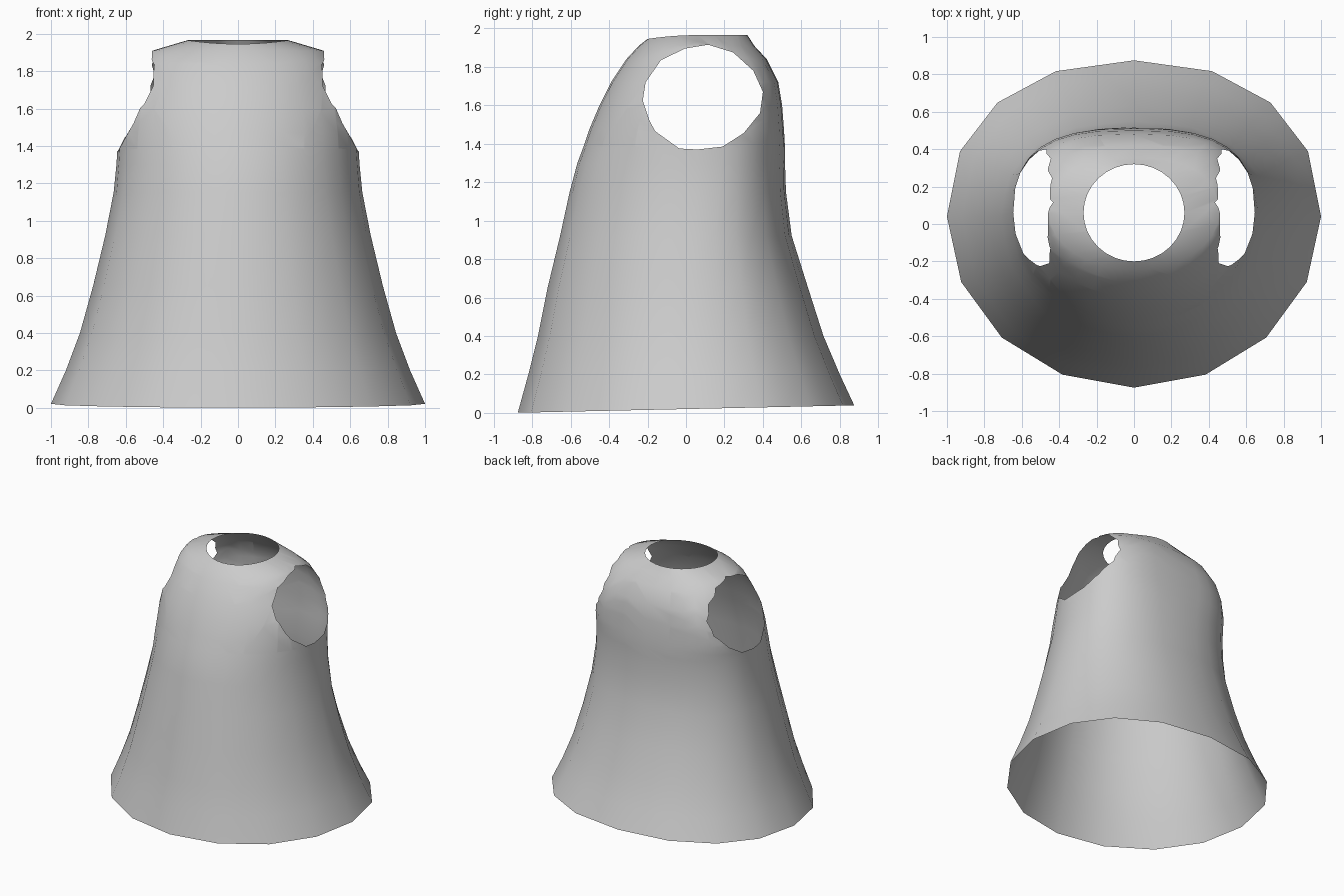
import bpy, bmesh, math
from mathutils import Vector

cube = bpy.data.objects.get("Cube")
if cube:
    bpy.data.objects.remove(cube, do_unlink=True)

SEGMENTS = 32

# Garment levels: height, half width, front y, back y, squareness of the back
LEVELS = [
    (0.02, 1.00, -0.875, 0.875, 2.2),
    (0.20, 0.92, -0.82, 0.80, 2.2),
    (0.40, 0.845, -0.77, 0.715, 2.2),
    (0.65, 0.775, -0.72, 0.635, 2.2),
    (0.92, 0.71, -0.655, 0.55, 2.3),
    (1.15, 0.665, -0.605, 0.52, 2.4),
    (1.30, 0.65, -0.565, 0.515, 2.5),
    (1.38, 0.645, -0.535, 0.515, 2.6),
    (1.47, 0.64, -0.505, 0.51, 2.8),
    (1.60, 0.625, -0.45, 0.50, 2.9),
    (1.72, 0.57, -0.39, 0.48, 3.0),
    (1.84, 0.52, -0.31, 0.42, 2.7),
    (1.91, 0.455, -0.245, 0.355, 2.4),
    (1.965, 0.27, -0.20, 0.32, 2.0),
]

# Armhole outline seen from the side (y, z), counter-clockwise
ARMHOLE = [
    (-0.035, 1.375), (0.06, 1.37), (0.19, 1.385), (0.30, 1.455), (0.385, 1.56),
    (0.40, 1.67), (0.35, 1.78), (0.245, 1.875), (0.115, 1.915), (-0.005, 1.895),
    (-0.13, 1.835), (-0.21, 1.72), (-0.225, 1.625), (-0.19, 1.52), (-0.16, 1.465),
]


def level_points(z, width, front, back, power):
    """Closed outline of the garment at one height."""
    middle = 0.04 if z < 1 else 0.06
    points = []
    for i in range(SEGMENTS):
        angle = math.tau * i / SEGMENTS
        c, s = math.cos(angle), math.sin(angle)
        n, depth = (power, back - middle) if s > 0 else (2, middle - front)
        x = math.copysign(abs(c) ** (2 / n), c) * width
        y = middle + math.copysign(abs(s) ** (2 / n), s) * depth
        points.append(Vector((x, y, z)))
    # The skirt has flat panels that round off towards the chest
    roundness = min(max((z - 0.7) / 0.6, 0), 1)
    for i in range(1, SEGMENTS, 2):
        chord = (points[i - 1] + points[(i + 1) % SEGMENTS]) / 2
        points[i] = chord.lerp(points[i], roundness)
    return points


def cut_armhole(bm, side):
    """Trim the outline out of one side, one straight edge at a time."""
    faces = [f for f in bm.faces
             if f.calc_center_median().x * side > 0.2
             and max(v.co.z for v in f.verts) > 1.3]
    for a, b in zip(ARMHOLE, ARMHOLE[1:] + ARMHOLE[:1]):
        point = Vector((0, *a))
        inward = Vector((0, a[1] - b[1], b[0] - a[0])).normalized()
        edges = {e for f in faces for e in f.edges}
        verts = {v for f in faces for v in f.verts}
        result = bmesh.ops.bisect_plane(
            bm, geom=list(verts) + list(edges) + faces, dist=0.0001,
            plane_co=point, plane_no=inward)
        faces = [f for f in result["geom"] if isinstance(f, bmesh.types.BMFace)
                 and (f.calc_center_median() - point).dot(inward) > 0]
    bmesh.ops.delete(bm, geom=faces, context='FACES')


# Loft the open shell
bm = bmesh.new()
rings = []
for level in LEVELS:
    points = level_points(*level)
    for p in points:
        if level is LEVELS[0]:       # hem lifts towards the back
            p.z += 0.022 * p.y
        elif level is LEVELS[-1]:    # neckline dips at the front
            p.z -= 0.02 * (min(p.y - 0.06, 0) / 0.26) ** 2
    rings.append([bm.verts.new(p) for p in points])
for low, high in zip(rings, rings[1:]):
    for i in range(SEGMENTS):
        j = (i + 1) % SEGMENTS
        bm.faces.new((low[i], low[j], high[j], high[i]))

for side in (-1, 1):
    cut_armhole(bm, side)
for face in bm.faces:
    face.smooth = True

mesh = bpy.data.meshes.new("sleeveless_smock")
bm.to_mesh(mesh)
bm.free()
smock = bpy.data.objects.new("sleeveless_smock", mesh)
bpy.context.collection.objects.link(smock)

# Plain cloth colour
cloth = bpy.data.materials.new("light_grey_cloth")
cloth.use_nodes = True
colour = (0.6, 0.6, 0.6, 1)
cloth.diffuse_color = colour
cloth.node_tree.nodes["Principled BSDF"].inputs["Base Color"].default_value = colour
mesh.materials.append(cloth)
